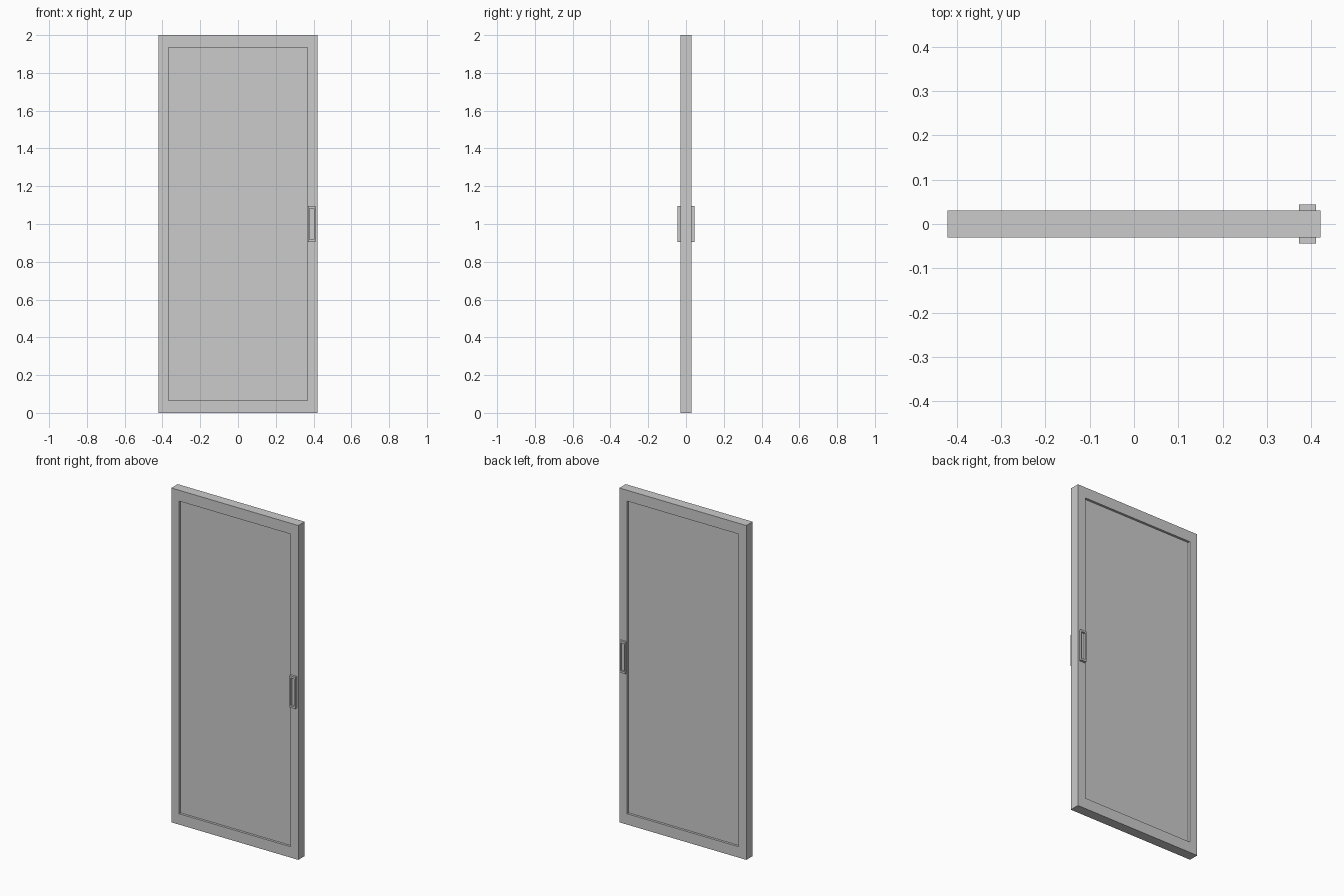
import bpy, bmesh
from math import copysign

if "Cube" in bpy.data.objects:
    bpy.data.objects.remove(bpy.data.objects["Cube"])


def recessed_box(name, centre, size, rim_x, rim_z, depth, sides):
    """Box whose listed y-facing sides carry a sunken rectangular panel."""
    bm = bmesh.new()
    bmesh.ops.create_cube(bm, size=1)
    bmesh.ops.scale(bm, vec=size, verts=bm.verts)
    bm.normal_update()
    for s in sides:
        face = next(f for f in bm.faces if f.normal.y * s > 0.9)
        # rim around the panel
        bmesh.ops.inset_individual(bm, faces=[face], thickness=rim_x)
        for v in face.verts:
            v.co.x = copysign(size[0] / 2 - rim_x, v.co.x)
            v.co.z = copysign(size[2] / 2 - rim_z, v.co.z)
        # straight walls down to the sunken floor
        bmesh.ops.inset_individual(bm, faces=[face], thickness=0)
        for v in face.verts:
            v.co.y -= s * depth
    bmesh.ops.recalc_face_normals(bm, faces=bm.faces)
    mesh = bpy.data.meshes.new(name)
    bm.to_mesh(mesh)
    bm.free()
    obj = bpy.data.objects.new(name, mesh)
    obj.location = centre
    bpy.context.collection.objects.link(obj)
    return obj


# Door leaf with a sunken panel on both faces
recessed_box("door_leaf", (0, 0, 1), (0.84, 0.06, 2.0), 0.052, 0.065, 0.014, (-1, 1))

# Recessed pull handles, one on each face
for label, s in (("front_handle", -1), ("back_handle", 1)):
    recessed_box(label, (0.391, s * 0.037, 1.0), (0.039, 0.014, 0.19),
                 0.008, 0.012, 0.011, (s,))
